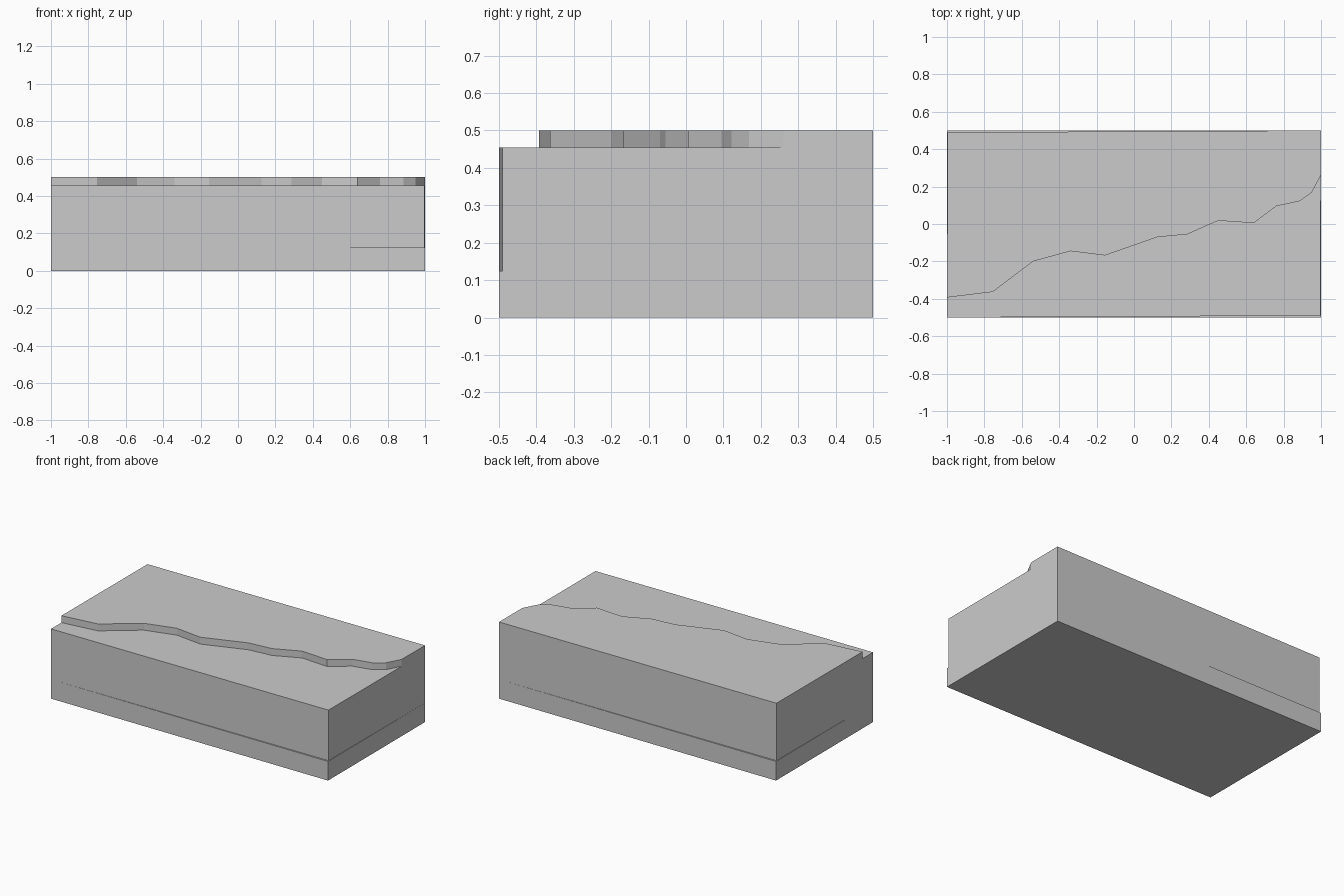
import bpy, bmesh

if "Cube" in bpy.data.objects:
    bpy.data.objects.remove(bpy.data.objects["Cube"])

Z_BASE, Z_LOW, Z_TOP = 0.125, 0.455, 0.5

# Full footprint corners, and the two slightly pulled-in corners of the upper body
fl, fr, br, bl = (-1, -0.5), (1, -0.5), (1, 0.5), (-1, 0.5)
fr_in, bl_in = (0.996, -0.49), (-0.996, 0.49)

# Irregular broken edge of the raised layer, left to right
edge = [(-1, -0.393), (-0.755, -0.363), (-0.54, -0.2), (-0.34, -0.145),
        (-0.155, -0.168), (0.125, -0.07), (0.285, -0.055), (0.45, 0.018),
        (0.64, 0.005), (0.76, 0.095), (0.885, 0.122), (0.95, 0.168), (0.999, 0.26)]

bm = bmesh.new()


def cap(points, z):
    bm.faces.new([bm.verts.new((x, y, z)) for x, y in points])


def walls(points, z0, z1):
    for (ax, ay), (bx, by) in zip(points, points[1:] + points[:1]):
        bm.faces.new([bm.verts.new(p) for p in
                      ((ax, ay, z0), (bx, by, z0), (bx, by, z1), (ax, ay, z1))])


# Base plinth
cap([fl, bl, br, fr], 0)
walls([fl, fr, br, bl], 0, Z_BASE)

# Hairline ledges where the body sits back from the base
for tri in ([fl, fr, fr_in], [fr, br, fr_in], [br, bl, bl_in], [bl, fl, bl_in]):
    cap(tri, Z_BASE)

# Main body with its lower front shelf
walls([fl, fr_in, edge[-1], br, bl_in, edge[0]], Z_BASE, Z_LOW)
cap([fl, fr_in] + edge[::-1], Z_LOW)

# Raised layer behind the broken edge
raised = edge + [br, bl_in]
walls(raised, Z_LOW, Z_TOP)
cap(raised, Z_TOP)

bmesh.ops.remove_doubles(bm, verts=bm.verts, dist=1e-5)
bmesh.ops.recalc_face_normals(bm, faces=bm.faces)
mesh = bpy.data.meshes.new("stepped_stone_block")
bm.to_mesh(mesh)
bm.free()
bpy.context.collection.objects.link(bpy.data.objects.new("stepped_stone_block", mesh))
